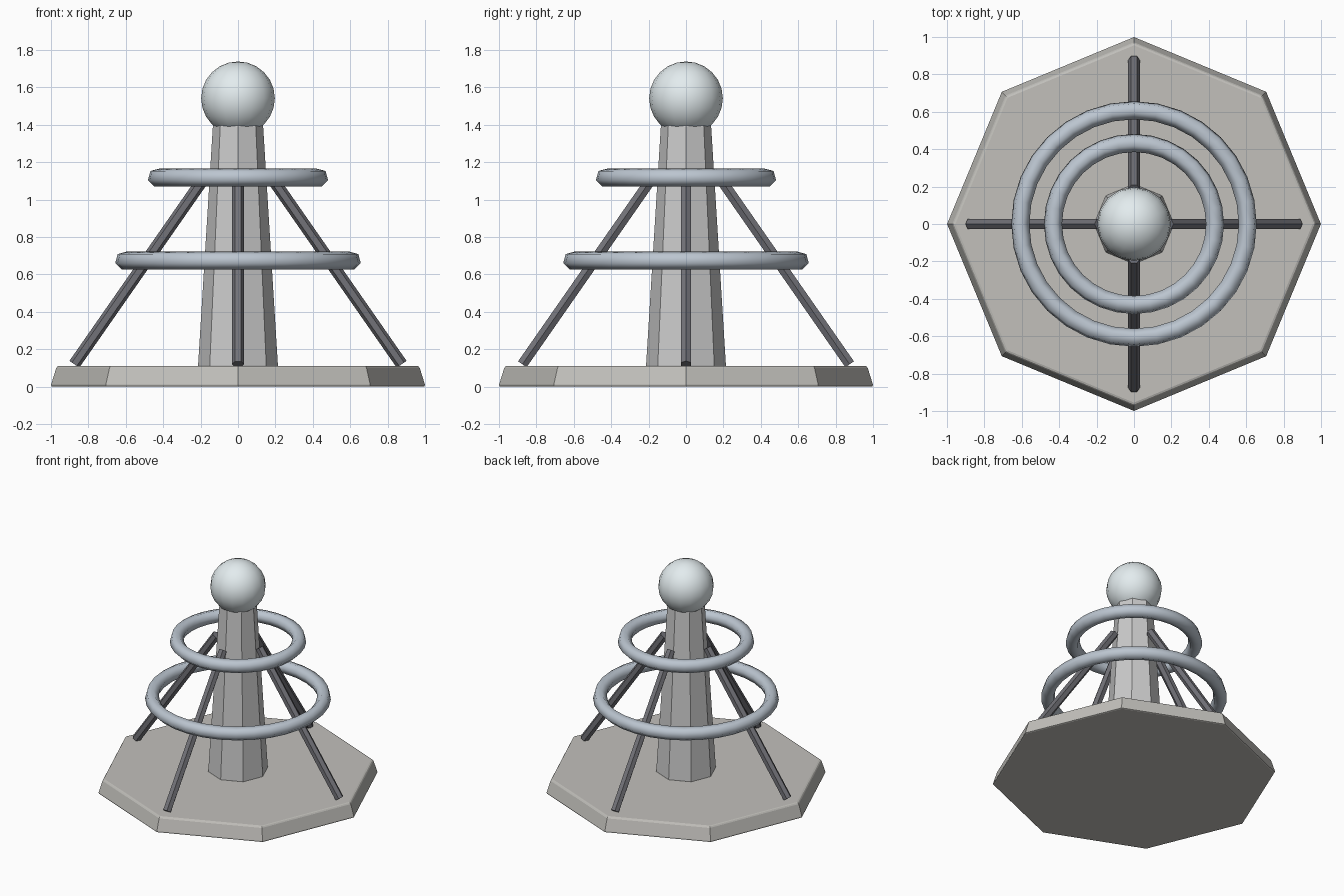
import bpy, bmesh, math
from mathutils import Matrix, Vector

if "Cube" in bpy.data.objects:
    bpy.data.objects.remove(bpy.data.objects["Cube"])


def material(name, r, g, b):
    m = bpy.data.materials.new(name)
    m.diffuse_color = (r, g, b, 1)
    m.use_nodes = True
    m.node_tree.nodes["Principled BSDF"].inputs["Base Color"].default_value = m.diffuse_color
    return m


STONE = material("stone", 0.54, 0.53, 0.50)
COLUMN = material("column_grey", 0.56, 0.56, 0.58)
DARK = material("dark_metal", 0.17, 0.17, 0.19)
STEEL = material("blue_steel", 0.50, 0.56, 0.63)
GLASS = material("pale_orb", 0.77, 0.84, 0.86)


def finish(name, bm, mat, smooth=False):
    bmesh.ops.recalc_face_normals(bm, faces=bm.faces)
    for f in bm.faces:
        f.smooth = smooth
    me = bpy.data.meshes.new(name)
    bm.to_mesh(me)
    bm.free()
    me.materials.append(mat)
    ob = bpy.data.objects.new(name, me)
    bpy.context.collection.objects.link(ob)
    return ob


def prism(name, sides, r1, r2, z1, z2, mat, matrix=Matrix(), bevel=0):
    """Straight or tapered prism with its first corner on local +x."""
    bm = bmesh.new()
    rows = []
    for r, z in ((r1, z1), (r2, z2)):
        rows.append([bm.verts.new((r * math.cos(math.tau * i / sides),
                                   r * math.sin(math.tau * i / sides), z))
                     for i in range(sides)])
    low, high = rows
    for i in range(sides):
        j = (i + 1) % sides
        bm.faces.new((low[i], low[j], high[j], high[i]))
    bm.faces.new(low[::-1])
    bm.faces.new(high)
    bm.transform(matrix)
    ob = finish(name, bm, mat)
    if bevel:
        mod = ob.modifiers.new("rim_bevel", 'BEVEL')
        mod.width = bevel
        mod.segments = 2
        mod.limit_method = 'ANGLE'
        mod.angle_limit = math.radians(60)
    return ob


def ring(name, major, minor, z, mat, around=32, sides=6, turn=-15):
    """Torus with a slightly turned hexagonal cross-section."""
    bm = bmesh.new()
    rows = []
    for i in range(around):
        a = math.tau * i / around
        row = []
        for k in range(sides):
            t = math.radians(turn) + math.tau * k / sides
            r = major + minor * math.cos(t)
            row.append(bm.verts.new((r * math.cos(a), r * math.sin(a),
                                     z + minor * math.sin(t))))
        rows.append(row)
    for i in range(around):
        a, b = rows[i], rows[(i + 1) % around]
        for k in range(sides):
            n = (k + 1) % sides
            bm.faces.new((a[k], b[k], b[n], a[n]))
    return finish(name, bm, mat, smooth=True)


# Octagonal foot and tapered column
prism("base", 8, 1.003, 0.968, 0, 0.112, STONE, bevel=0.012)
prism("column", 8, 0.214, 0.134, 0.105, 1.40, COLUMN, bevel=0.008)

# Orb on top
bm = bmesh.new()
bmesh.ops.create_uvsphere(bm, u_segments=16, v_segments=12, radius=0.197,
                          matrix=Matrix.Translation((0, 0, 1.542)))
finish("orb", bm, GLASS, smooth=True)

# Two floating rings
ring("lower_ring", 0.608, 0.050, 0.674, STEEL)
ring("upper_ring", 0.433, 0.050, 1.118, STEEL)

# Four leaning hexagonal struts
foot_r, foot_z, head_r, head_z = 0.875, 0.12, 0.185, 1.11
length = math.hypot(foot_r - head_r, head_z - foot_z)
tilt = math.atan2(foot_r - head_r, head_z - foot_z)
for name, direction, axis, sign in (("right_strut", (1, 0), 'Y', -1),
                                    ("left_strut", (-1, 0), 'Y', 1),
                                    ("back_strut", (0, 1), 'X', 1),
                                    ("front_strut", (0, -1), 'X', -1)):
    foot = Vector((direction[0] * foot_r, direction[1] * foot_r, foot_z))
    m = Matrix.Translation(foot) @ Matrix.Rotation(sign * tilt, 4, axis)
    prism(name, 6, 0.032, 0.032, 0, length, DARK, matrix=m)
